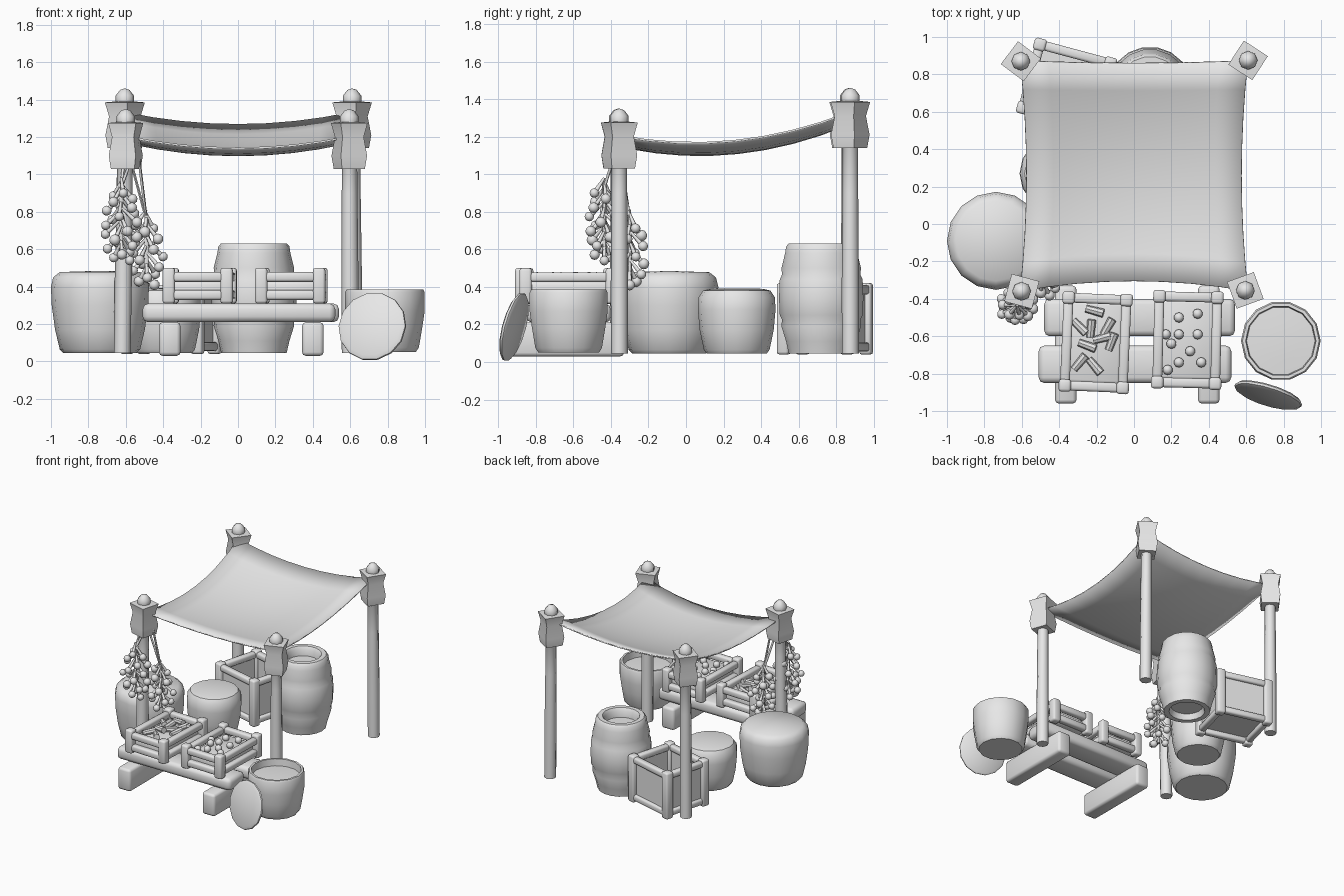
import bpy, bmesh, random
from math import radians, pi, sin, cos
from mathutils import Matrix, Vector

cube = bpy.data.objects.get("Cube")
if cube:
    bpy.data.objects.remove(cube)
random.seed(4)

grey = bpy.data.materials.new("plain_grey")
grey.use_nodes = True
grey.diffuse_color = (0.8, 0.8, 0.8, 1)
for node in grey.node_tree.nodes:
    if node.type == 'BSDF_PRINCIPLED':
        node.inputs["Base Color"].default_value = (0.8, 0.8, 0.8, 1)


def finish(name, bm, matrix=Matrix(), angle=35):
    bmesh.ops.recalc_face_normals(bm, faces=bm.faces)
    bm.transform(matrix)
    mesh = bpy.data.meshes.new(name)
    bm.to_mesh(mesh)
    bm.free()
    mesh.materials.append(grey)
    mesh.shade_smooth()
    mesh.set_sharp_from_angle(angle=radians(angle))
    obj = bpy.data.objects.new(name, mesh)
    bpy.context.collection.objects.link(obj)
    return obj


def place(x, y, z=0, turn=0):
    return Matrix.Translation((x, y, z)) @ Matrix.Rotation(radians(turn), 4, 'Z')


def box(name, size, centre, matrix=Matrix(), bevel=0.012):
    bm = bmesh.new()
    bmesh.ops.create_cube(bm, size=1)
    bmesh.ops.scale(bm, vec=size, verts=bm.verts)
    if bevel:
        bmesh.ops.bevel(bm, geom=bm.edges[:], offset=bevel, segments=2,
                        profile=0.5, affect='EDGES')
    return finish(name, bm, matrix @ Matrix.Translation(centre), 50)


def lathe(name, profile, matrix, sides=16, angle=40):
    """Spin a closed (radius, height) profile around z."""
    bm = bmesh.new()
    rings = [[bm.verts.new((r * cos(2 * pi * i / sides), r * sin(2 * pi * i / sides), z))
              for i in range(sides)] for r, z in profile]
    for a, b in zip(rings, rings[1:]):
        for i in range(sides):
            j = (i + 1) % sides
            bm.faces.new((a[i], a[j], b[j], b[i]))
    bmesh.ops.remove_doubles(bm, verts=bm.verts, dist=0.0005)
    return finish(name, bm, matrix, angle)


def add_rod(bm, p, q, r1, r2, sides=6):
    p, q = Vector(p), Vector(q)
    d = q - p
    m = Matrix.Translation((p + q) / 2) @ d.to_track_quat('Z', 'Y').to_matrix().to_4x4()
    bmesh.ops.create_cone(bm, cap_ends=True, segments=sides, radius1=r1, radius2=r2,
                          depth=d.length, matrix=m)


def add_ball(bm, centre, r):
    bmesh.ops.create_icosphere(bm, subdivisions=2, radius=r,
                               matrix=Matrix.Translation(centre))


# Posts with pointed knobs and pinched wrappings
for label, x, y, drop, foot, turn in (("front_right", -0.6, -0.36, 0.11, -0.02, 30),
                                      ("front_left", 0.595, -0.355, 0.11, 0.005, 65),
                                      ("back_right", -0.605, 0.87, 0, -0.005, 8),
                                      ("back_left", 0.61, 0.875, 0, 0.01, 12)):
    top = 1.46 - drop
    profile = [(0, 0.045), (0.045, 0.045), (0.046, 0.4), (0.042, 0.9), (0.04, top - 0.1),
               (0.05, top - 0.09), (0.05, top - 0.04), (0.025, top - 0.008), (0, top)]
    post = lathe(label + "_post", profile, place(x, y), 8, 45)
    for v in post.data.vertices:
        v.co.x += foot * (1 - v.co.z / top)
    wrap = [(0, -0.32), (0.092, -0.32), (0.105, -0.25), (0.085, -0.15), (0.108, -0.075), (0, -0.065)]
    lathe(label + "_wrap", wrap, place(x, y, top, turn), 4, 30)

# Sagging cloth canopy
bm = bmesh.new()
n = 8
grid = []
for j in range(n + 1):
    v = j / n
    row = []
    for i in range(n + 1):
        u = i / n
        su, sv = 4 * u * (1 - u), 4 * v * (1 - v)
        x = (2 * u - 1) * (0.61 - 0.035 * sv)
        y = -0.36 + 1.235 * v + su * (0.055 * (1 - v) - 0.015 * v)
        z = 1.205 + 0.125 * v - 0.09 * sv - 0.065 * su
        row.append(bm.verts.new((x, y, z)))
    grid.append(row)
for a, b in zip(grid, grid[1:]):
    for i in range(n):
        bm.faces.new((a[i], a[i + 1], b[i + 1], b[i]))
canopy = finish("canopy", bm)
solid = canopy.modifiers.new("thickness", 'SOLIDIFY')
solid.thickness = 0.01
solid.offset = 0

# Low table of two planks on two beams
box("back_plank", (1.02, 0.2, 0.1), (0.03, -0.5, 0.26), bevel=0.03)
box("front_plank", (1.03, 0.2, 0.1), (0.005, -0.75, 0.26), bevel=0.03)
for label, x in (("right", -0.365), ("left", 0.4)):
    box(label + "_table_beam", (0.115, 0.63, 0.18), (x, -0.645, 0.12), bevel=0.02)


def crate(name, matrix, w, d, h, post, rail, levels):
    """Corner posts joined by rails at the given heights."""
    for sx in (-1, 1):
        for sy in (-1, 1):
            box(name + "_post", (post, post, h), (sx * w / 2, sy * d / 2, h / 2), matrix, 0.014)
    for z in levels:
        for s in (-1, 1):
            box(name + "_rail", (w, rail, rail), (0, s * d / 2, z), matrix, 0.014)
            box(name + "_rail", (rail, d, rail), (s * w / 2, 0, z), matrix, 0.014)


# Produce crates on the table
for name, matrix, d in (("root_crate", place(-0.205, -0.635, 0.31, -2.5), 0.47),
                        ("fruit_crate", place(0.285, -0.62, 0.31, -1.5), 0.46)):
    crate(name, matrix, 0.31, d, 0.19, 0.066, 0.052, (0.045, 0.142))
    box(name + "_filling", (0.28, d - 0.03, 0.1), (0, 0, 0.07), matrix, 0.02)

bm = bmesh.new()
for x, y, a in ((-0.21, -0.465, -15), (-0.29, -0.55, -45), (-0.14, -0.55, 60),
                (-0.23, -0.56, 85), (-0.17, -0.61, 15), (-0.25, -0.65, -20),
                (-0.12, -0.63, 70), (-0.29, -0.74, 50), (-0.21, -0.76, -50)):
    d = Vector((cos(radians(a)), sin(radians(a)), 0.12)) * 0.048
    c = Vector((x, y, 0.45))
    add_rod(bm, c - d, c + d, 0.02, 0.024, 8)
finish("roots", bm)

bm = bmesh.new()
for x, y in ((0.24, -0.5), (0.34, -0.48), (0.17, -0.59), (0.24, -0.59), (0.34, -0.59),
             (0.2, -0.64), (0.3, -0.68), (0.24, -0.74), (0.36, -0.74), (0.18, -0.78)):
    add_ball(bm, (x, y, 0.45), 0.027)
finish("fruits", bm, angle=60)

# Empty crate at the back
m = place(-0.36, 0.74, 0.04, -15)
crate("back_crate", m, 0.39, 0.35, 0.38, 0.066, 0.05, (0.04, 0.345))
for s in (-1, 1):
    box("back_crate_panel", (0.37, 0.015, 0.32), (0, s * 0.17, 0.19), m, 0)
    box("back_crate_panel", (0.015, 0.33, 0.32), (s * 0.19, 0, 0.19), m, 0)
box("back_crate_floor", (0.37, 0.33, 0.015), (0, 0, 0.06), m, 0)

# Barrel with sunken ends
lathe("barrel", [(0, 0.09), (0.12, 0.09), (0.135, 0.045), (0.175, 0.045), (0.19, 0.11),
                 (0.215, 0.19), (0.212, 0.225), (0.224, 0.25), (0.228, 0.34), (0.224, 0.44),
                 (0.212, 0.465), (0.215, 0.5), (0.195, 0.58), (0.19, 0.615), (0.175, 0.632),
                 (0.14, 0.632), (0.125, 0.61), (0.12, 0.56), (0, 0.56)], place(0.085, 0.72), 18)

# Closed round sacks
lathe("large_sack", [(0, 0.045), (0.195, 0.045), (0.215, 0.065), (0.24, 0.17), (0.258, 0.3),
                     (0.262, 0.4), (0.25, 0.45), (0.215, 0.478), (0, 0.485)],
      place(-0.738, -0.09), 16)
lathe("small_sack", [(0, 0.045), (0.16, 0.045), (0.175, 0.065), (0.197, 0.17), (0.207, 0.28),
                     (0.203, 0.345), (0.18, 0.38), (0.14, 0.39), (0, 0.392)],
      place(-0.405, 0.27), 16)

# Open tub and its leaning lid
lathe("tub", [(0, 0.05), (0.165, 0.05), (0.182, 0.075), (0.2, 0.18), (0.213, 0.27), (0.213, 0.37),
              (0.205, 0.385), (0.188, 0.385), (0.183, 0.33), (0.1, 0.335), (0, 0.337)],
      place(0.785, -0.625), 14)
tilt = Vector((-0.28, -0.92, 0.25)).to_track_quat('Z', 'Y').to_matrix().to_4x4()
lathe("tub_lid", [(0, -0.014), (0.175, -0.014), (0.188, -0.004), (0.186, 0.008), (0.165, 0.018),
                  (0, 0.022)], Matrix.Translation((0.718, -0.915, 0.187)) @ tilt, 14)

# Hanging bulb bunches on cords
for name, x, y, low, high, count in (("outer_bunch", -0.625, -0.435, 0.56, 0.95, 24),
                                     ("inner_bunch", -0.49, -0.3, 0.43, 0.78, 18)):
    bm = bmesh.new()
    add_rod(bm, (x, y, low), (x, y, high), 0.012, 0.012)
    for sx in (-0.03, 0.03):
        add_rod(bm, (x, y, high - 0.02), (-0.57 + sx, -0.36, 1.17), 0.008, 0.008)
    for k in range(count):
        t = k / (count - 1)
        a = k * 2.4
        z = low + t * (high - low - 0.03)
        r = (0.05 + 0.035 * sin(pi * t)) * random.uniform(0.85, 1.15)
        c = Vector((x + r * cos(a), y + r * sin(a), z - 0.02))
        add_rod(bm, (x, y, z + 0.06), c, 0.007, 0.014)
        add_ball(bm, c, random.uniform(0.025, 0.031))
    finish(name, bm, angle=60)
